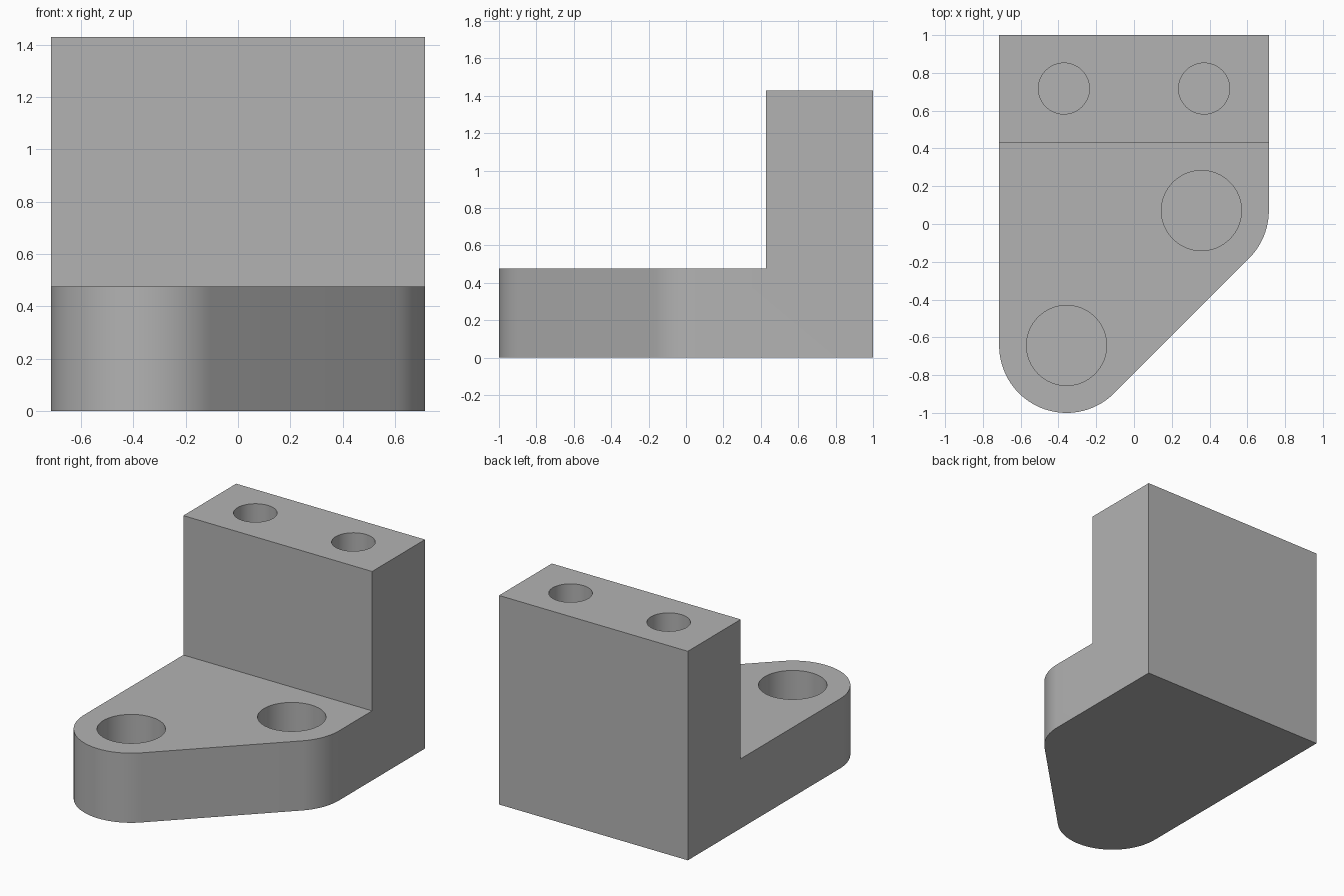
import bpy
import bmesh
from math import cos, sin, radians

cube = bpy.data.objects.get("Cube")
if cube:
    bpy.data.objects.remove(cube, do_unlink=True)

HALF_WIDTH, HEIGHT, BASE_HEIGHT = 0.714, 1.429, 0.476
WALL_FRONT = 0.429
CORNER_RADIUS = 0.357
LOBES = [(-0.357, -0.643), (0.357, 0.071)]

grey = bpy.data.materials.new("machined grey")
grey.use_nodes = True
colour = (0.45, 0.45, 0.45, 1)
grey.diffuse_color = colour
grey.node_tree.nodes["Principled BSDF"].inputs["Base Color"].default_value = colour


def prism(name, outline, bottom, top):
    """Extrude a plan outline from bottom to top."""
    bm = bmesh.new()
    face = bm.faces.new([bm.verts.new((x, y, bottom)) for x, y in outline])
    result = bmesh.ops.extrude_face_region(bm, geom=[face])
    raised = [v for v in result["geom"] if isinstance(v, bmesh.types.BMVert)]
    bmesh.ops.translate(bm, verts=raised, vec=(0, 0, top - bottom))
    bmesh.ops.recalc_face_normals(bm, faces=bm.faces)
    mesh = bpy.data.meshes.new(name)
    bm.to_mesh(mesh)
    bm.free()
    mesh.materials.append(grey)
    obj = bpy.data.objects.new(name, mesh)
    bpy.context.collection.objects.link(obj)
    return obj


def arc(centre, radius, start, end, steps):
    angles = [radians(start + (end - start) * i / steps) for i in range(steps + 1)]
    return [(centre[0] + radius * cos(a), centre[1] + radius * sin(a)) for a in angles]


def hole(name, centre, radius, top, depth):
    return prism(name, arc(centre, radius, 0, 354.375, 63), top - depth, top + 0.1)


# Plan outline with two rounded corners joined by a slanted edge
plan = [(HALF_WIDTH, 1), (-HALF_WIDTH, 1)]
plan += arc(LOBES[0], CORNER_RADIUS, 180, 315, 36)
plan += arc(LOBES[1], CORNER_RADIUS, 315, 360, 12)
bracket = prism("bracket", plan, 0, HEIGHT)

# Step above the foot, then blind holes in the foot and the wall
step = [(-1, -2), (1, -2), (1, WALL_FRONT), (-1, WALL_FRONT)]
cutters = [prism("step_cutter", step, BASE_HEIGHT, 2)]
for centre in LOBES:
    cutters.append(hole("foot_hole_cutter", centre, 0.212, BASE_HEIGHT, 0.36))
for x in (-0.371, 0.371):
    cutters.append(hole("wall_hole_cutter", (x, 0.717), 0.135, HEIGHT, 0.71))

bpy.context.view_layer.objects.active = bracket
for cutter in cutters:
    cutter.hide_render = True
    cut = bracket.modifiers.new("cut", "BOOLEAN")
    cut.operation = "DIFFERENCE"
    cut.solver = "EXACT"
    cut.object = cutter
    bpy.ops.object.modifier_apply(modifier=cut.name)
    bpy.data.objects.remove(cutter, do_unlink=True)

# Smooth curved walls, crisp edges
bpy.ops.object.select_all(action="DESELECT")
bracket.select_set(True)
bpy.ops.object.shade_smooth_by_angle(angle=radians(30))
